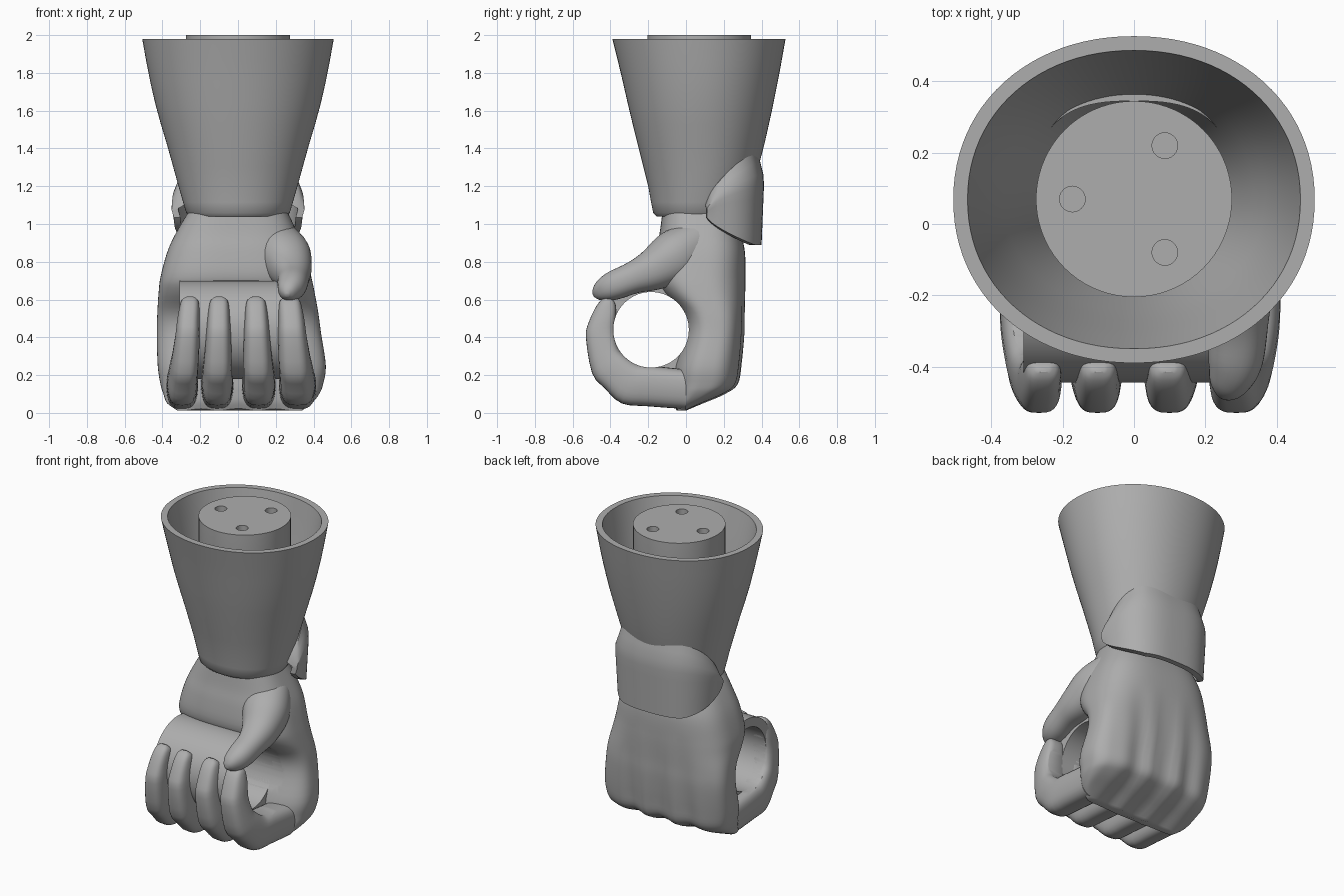
import bpy, bmesh, math
from mathutils import Vector

cube = bpy.data.objects.get("Cube")
if cube:
    bpy.data.objects.remove(cube)

grey = bpy.data.materials.new("plain grey")
grey.use_nodes = True
colour = (0.42, 0.42, 0.42, 1)
grey.diffuse_color = colour
grey.node_tree.nodes["Principled BSDF"].inputs["Base Color"].default_value = colour

GRIP_Y, GRIP_Z, GRIP_R = -0.185, 0.44, 0.2
WRIST_Y = 0.07


def clamp(v):
    return max(0.0, min(1.0, v))


def lerp_rows(rows, key):
    """Interpolate the rows on their first column."""
    for a, b in zip(rows, rows[1:]):
        if key <= b[0]:
            t = clamp((key - a[0]) / (b[0] - a[0]))
            return [p + (q - p) * t for p, q in zip(a, b)]
    return list(rows[-1])


def spline_rows(rows, steps):
    """Catmull-Rom smoothing through rows of numbers."""
    pts = [rows[0]] + list(rows) + [rows[-1]]
    out = []
    for a, b, c, d in zip(pts, pts[1:], pts[2:], pts[3:]):
        for k in range(steps):
            t = k / steps
            out.append([q + 0.5 * t * (r - p + t * (2 * p - 5 * q + 4 * r - s
                        + t * (3 * (q - r) + s - p)))
                        for p, q, r, s in zip(a, b, c, d)])
    return out + [list(rows[-1])]


def superellipse(count, power):
    """Unit loop; higher power is squarer."""
    loop = []
    for i in range(count):
        a = 2 * math.pi * i / count
        c, s = math.cos(a), math.sin(a)
        loop.append((math.copysign(abs(c) ** (2 / power), c),
                     math.copysign(abs(s) ** (2 / power), s)))
    return loop


def loft(name, rings, closed=False):
    """Skin a series of equal loops, capped or joined end to end."""
    bm = bmesh.new()
    loops = [[bm.verts.new(p) for p in ring] for ring in rings]
    pairs = list(zip(loops, loops[1:]))
    if closed:
        pairs.append((loops[-1], loops[0]))
    n = len(loops[0])
    for a, b in pairs:
        for i in range(n):
            j = (i + 1) % n
            bm.faces.new((a[i], a[j], b[j], b[i]))
    if not closed:
        bm.faces.new(loops[0])
        bm.faces.new(loops[-1])
    bmesh.ops.recalc_face_normals(bm, faces=bm.faces)
    mesh = bpy.data.meshes.new(name)
    bm.to_mesh(mesh)
    bm.free()
    obj = bpy.data.objects.new(name, mesh)
    bpy.context.collection.objects.link(obj)
    mesh.materials.append(grey)
    return obj


def rod(name, x0, x1, radius, y, z):
    """Cylinder lying along x."""
    ring = superellipse(72, 2)
    return loft(name, [[(x, y + radius * c, z + radius * s) for c, s in ring]
                       for x in (x0, x1)])


def cut(obj, cutter):
    mod = obj.modifiers.new("cut", "BOOLEAN")
    mod.operation, mod.solver, mod.object = "DIFFERENCE", "EXACT", cutter
    bpy.context.view_layer.objects.active = obj
    bpy.ops.object.modifier_apply(modifier=mod.name)


def smooth(obj, angle=35):
    bpy.ops.object.select_all(action="DESELECT")
    obj.select_set(True)
    bpy.context.view_layer.objects.active = obj
    bpy.ops.object.shade_smooth_by_angle(angle=math.radians(angle))


# Forearm cuff: hollow flared shell, lower edge raised at the back
cuff_rows = [(1.04, 0.255, -0.155, 0.28), (1.06, 0.275, -0.175, 0.30),
             (1.2, 0.315, -0.20, 0.355), (1.4, 0.37, -0.25, 0.41),
             (1.6, 0.43, -0.30, 0.455), (1.8, 0.475, -0.345, 0.495),
             (1.98, 0.507, -0.39, 0.527)]


def cuff_ring(t, wall):
    ring = []
    for c, s in superellipse(96, 2.1):
        low = 1.04 + 0.17 * max(0, s) ** 2
        z, rx, y0, y1 = lerp_rows(cuff_rows, low + (1.98 - low) * t)
        ring.append((c * (rx - wall), (y0 + y1) / 2 + s * ((y1 - y0) / 2 - wall), z))
    return ring


levels = [0, 0.02, 0.08, 0.17, 0.28, 0.4, 0.52, 0.64, 0.76, 0.88, 1]
rings = [cuff_ring(t, 0) for t in levels] + [cuff_ring(t, 0.04) for t in reversed(levels)]
smooth(loft("forearm_cuff", rings, closed=True))

# Inner post with three sockets
post = loft("inner_post", [[(r * c, WRIST_Y + r * s, z) for c, s in superellipse(72, 2)]
                           for z, r in ((1.0, 0.17), (1.1, 0.18), (1.45, 0.275), (2.0, 0.275))])
for k in range(3):
    a = math.pi + k * math.tau / 3
    x, y = 0.173 * math.cos(a), WRIST_Y + 0.173 * math.sin(a)
    socket = loft("socket_cutter", [[(x + 0.036 * c, y + 0.036 * s, z)
                                     for c, s in superellipse(24, 2)] for z in (1.85, 2.1)])
    cut(post, socket)
    bpy.data.objects.remove(socket)
smooth(post)

# Wrist guard: curved plate wrapped round the back of the wrist
rings = []
for i in range(49):
    a = math.radians(4 + 172 * i / 48)
    c, s = math.cos(a), math.sin(a)
    ux, uy = math.copysign(abs(c) ** 0.72, c), s ** 0.72
    f = clamp((0.06 + 0.36 * uy - 0.11) / 0.27)
    top, low = 1.08 + 0.30 * f ** 0.6, 1.04 - 0.15 * f ** 0.7
    outer, inner = [], []
    for k in range(9):
        t = k / 8
        z = low + (top - low) * t
        grow = -0.02 * (1 - t) - 0.04 * max(0, t - 0.72) / 0.28
        for side, wall in ((outer, 0.0), (inner, 0.035)):
            side.append(((0.36 + grow - wall) * ux, 0.06 + (0.36 + grow - wall) * uy, z))
    rings.append(outer + inner[::-1])
smooth(loft("wrist_guard", rings), 40)

# Grip hole cutter
grip = rod("grip_cutter", -0.7, 0.7, GRIP_R, GRIP_Y, GRIP_Z)
grip.hide_render = True

# Hand: z, left and right x, front and back y
hand_rows = [(0.012, -0.32, 0.34, -0.05, 0.0), (0.05, -0.375, 0.39, -0.065, 0.09),
             (0.10, -0.395, 0.43, -0.07, 0.21), (0.15, -0.41, 0.45, -0.07, 0.275),
             (0.25, -0.425, 0.465, -0.06, 0.295), (0.42, -0.43, 0.44, -0.01, 0.31),
             (0.53, -0.427, 0.425, -0.03, 0.312), (0.64, -0.42, 0.405, -0.13, 0.315),
             (0.72, -0.41, 0.388, -0.17, 0.315), (0.85, -0.375, 0.355, -0.16, 0.312),
             (0.95, -0.33, 0.315, -0.14, 0.29), (1.06, -0.265, 0.265, -0.125, 0.25)]
rings = []
for z, x0, x1, y0, y1 in spline_rows(hand_rows, 4):
    ring = []
    for c, s in superellipse(96, 2.9):
        x = (x0 + x1) / 2 + c * (x1 - x0) / 2
        y = (y0 + y1) / 2 + s * (y1 - y0) / 2
        # shallow valleys between the knuckles
        valley = 0.5 + 0.5 * math.cos(math.tau * x / 0.205)
        depth = 0.025 * clamp((0.75 - z) / 0.5) * valley * clamp(1.6 - 4 * abs(x))
        ring.append((x, y - depth * max(0, s), z + 0.5 * depth * clamp((0.3 - z) / 0.2)))
    rings.append(ring)
hand = loft("hand", rings)
cut(hand, grip)
smooth(hand)

# Sleeve round the grip hole
sleeve = rod("grip_sleeve", -0.31, 0.24, 0.26, GRIP_Y, GRIP_Z)
cut(sleeve, grip)
smooth(sleeve)

# Fingers: outer y z, inner y z, half width, spread from base to tip
finger_rows = [(0.0, 0.02, 0.0, 0.23, 0.09, 0), (-0.2, 0.035, -0.19, 0.25, 0.088, 0),
               (-0.34, 0.05, -0.26, 0.26, 0.084, 0), (-0.43, 0.13, -0.33, 0.31, 0.08, 0.2),
               (-0.497, 0.21, -0.36, 0.35, 0.076, 0.4), (-0.53, 0.4, -0.375, 0.43, 0.068, 0.7),
               (-0.515, 0.48, -0.37, 0.51, 0.062, 0.8), (-0.475, 0.565, -0.37, 0.56, 0.055, 0.95),
               (-0.44, 0.605, -0.38, 0.59, 0.045, 1), (-0.415, 0.617, -0.4, 0.612, 0.02, 1)]
for name, base, tip, wide in (("little", -0.295, -0.255, 0.94), ("ring", -0.11, -0.1, 0.96),
                              ("middle", 0.11, 0.095, 1.0), ("index", 0.315, 0.275, 1.1)):
    rings = []
    for oy, oz, iy, iz, half, t in spline_rows(finger_rows, 3):
        out, inn = Vector((0, oy, oz)), Vector((0, iy, iz))
        ring = []
        for c, s in superellipse(28, 3.2):
            p = (out + inn) / 2 + (out - inn) / 2 * s
            taper = 1 - 0.14 * max(0, s)
            p.x = base + (tip - base) * t + c * half * wide * taper
            ring.append(p)
        rings.append(ring)
    finger = loft(name + "_finger", rings)
    cut(finger, grip)
    smooth(finger)

# Thumb: x y z and radius along its length
thumb_rows = [(0.19, 0.06, 0.90, 0.13), (0.245, -0.06, 0.825, 0.14), (0.28, -0.17, 0.76, 0.112),
              (0.292, -0.28, 0.715, 0.085), (0.285, -0.38, 0.675, 0.077),
              (0.27, -0.44, 0.648, 0.06), (0.262, -0.475, 0.63, 0.035), (0.26, -0.49, 0.622, 0.01)]
path = spline_rows(thumb_rows, 5)
rings = []
for i, (x, y, z, r) in enumerate(path):
    a, b = path[max(0, i - 1)], path[min(len(path) - 1, i + 1)]
    along = (Vector(b[:3]) - Vector(a[:3])).normalized()
    side = along.cross(Vector((0, 0, 1))).normalized()
    up = side.cross(along)
    rings.append([Vector((x, y, z)) + r * (c * side + s * up) for c, s in superellipse(32, 2.2)])
thumb = loft("thumb", rings)
cut(thumb, grip)
smooth(thumb)
bpy.data.objects.remove(grip)
